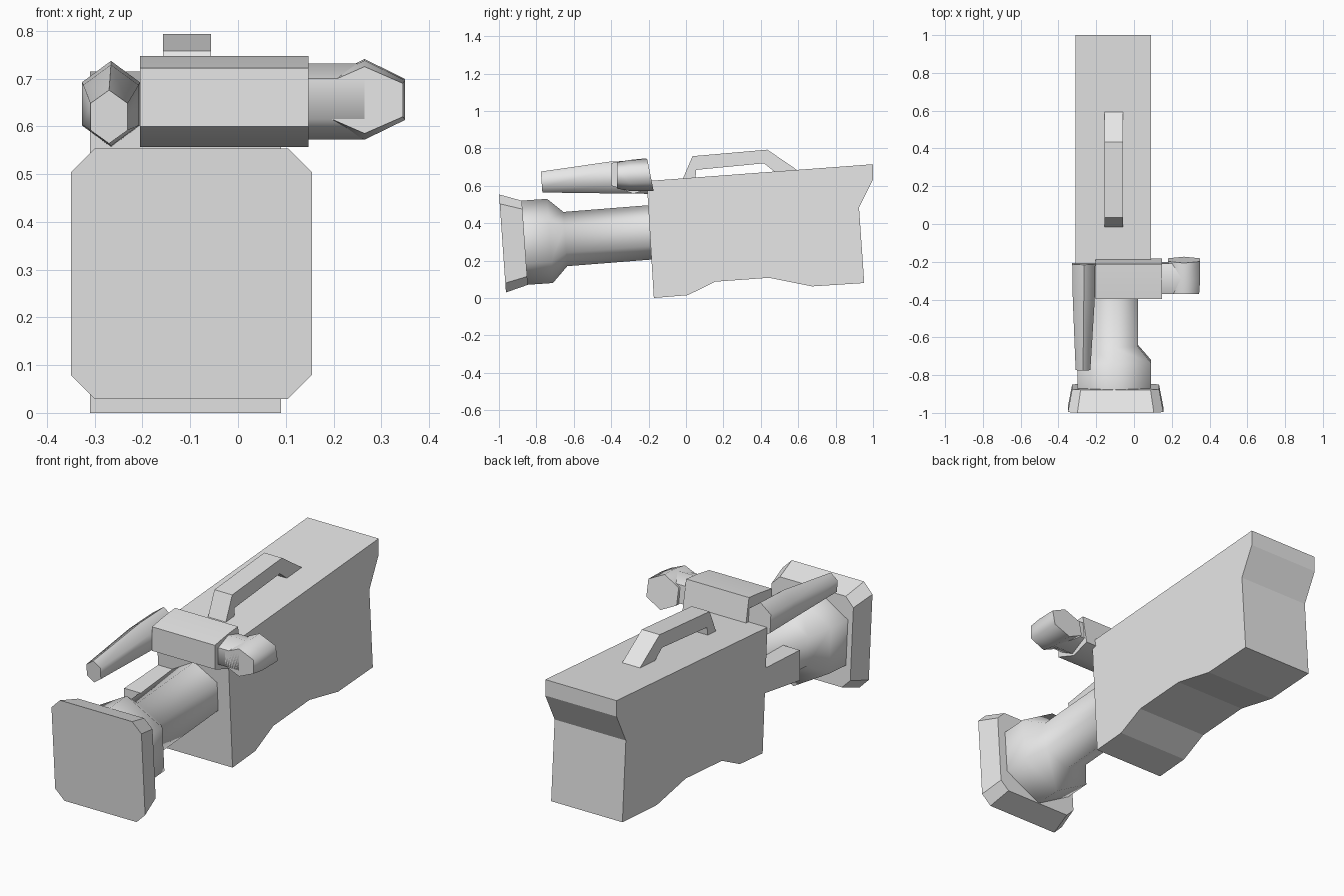
import bpy, bmesh
from math import sin, cos, pi, radians

cube = bpy.data.objects.get("Cube")
if cube:
    bpy.data.objects.remove(cube, do_unlink=True)

grey = bpy.data.materials.new("plain_grey")
grey.use_nodes = True
grey.diffuse_color = (0.8, 0.8, 0.8, 1)
grey.node_tree.nodes["Principled BSDF"].inputs["Base Color"].default_value = (0.8, 0.8, 0.8, 1)

TILT = 0.07   # forward lean of everything mounted on the lens axis
AXIS = -0.105  # x of the lens and body centre line


def loft(name, rings, smooth=False):
    """Skin a list of equal-length point rings and cap both ends."""
    bm = bmesh.new()
    loops = [[bm.verts.new(p) for p in ring] for ring in rings]
    n = len(loops[0])
    for a, b in zip(loops, loops[1:]):
        for i in range(n):
            j = (i + 1) % n
            bm.faces.new((a[i], a[j], b[j], b[i]))
    bm.faces.new(loops[0])
    bm.faces.new(loops[-1])
    bmesh.ops.recalc_face_normals(bm, faces=bm.faces)
    mesh = bpy.data.meshes.new(name)
    bm.to_mesh(mesh)
    bm.free()
    mesh.materials.append(grey)
    if smooth:
        mesh.shade_smooth()
        mesh.set_sharp_from_angle(angle=radians(65))
    obj = bpy.data.objects.new(name, mesh)
    bpy.context.collection.objects.link(obj)
    return obj


def extrude_x(name, profile, x0, x1, smooth=False):
    """Extrude a (y, z) profile across x."""
    return loft(name, [[(x, y, z) for y, z in profile] for x in (x0, x1)], smooth)


def hex_y(cx, cy, cz, rx, rz, tilt=TILT):
    """Point-up hexagon facing along y; rx is the half width."""
    ring = []
    for i in range(6):
        a = i * pi / 3
        dz = rz * cos(a)
        ring.append((cx + rx * sin(a) / sin(pi / 3), cy - tilt * dz, cz + dz))
    return ring


def chamfered(cx, cy, cz, hx, hz, c):
    """Rectangle with cut corners, facing along y."""
    pts = [(hx - c, hz), (hx, hz - c), (hx, c - hz), (hx - c, -hz),
           (c - hx, -hz), (-hx, c - hz), (-hx, hz - c), (c - hx, hz)]
    return [(cx + x, cy - TILT * z, cz + z) for x, z in pts]


# Camera body
extrude_x("camera_body", [
    (-0.21, 0.625), (1.0, 0.715), (1.0, 0.634), (0.925, 0.484), (0.953, 0.08),
    (0.675, 0.062), (0.445, 0.108), (0.155, 0.087), (0.01, 0.015), (-0.172, 0)],
    -0.31, 0.09)

# Carrying handle
extrude_x("carry_handle", [
    (-0.02, 0.63), (0.035, 0.758), (0.435, 0.793), (0.6, 0.68),
    (0.48, 0.67), (0.417, 0.72), (0.055, 0.685), (0.05, 0.635)],
    -0.157, -0.057)

# Lens barrel with stepped front section
loft("lens_barrel", [
    hex_y(AXIS, -0.15, 0.354, 0.126, 0.145),
    hex_y(AXIS, -0.645, 0.315, 0.126, 0.145),
    hex_y(AXIS, -0.727, 0.305, 0.195, 0.225),
    hex_y(AXIS, -0.87, 0.295, 0.195, 0.225)], True)

# Lens hood
loft("lens_hood", [
    chamfered(-0.0975, -0.862, 0.295, 0.23, 0.225, 0.045),
    chamfered(-0.0975, -0.981, 0.2915, 0.2525, 0.262, 0.05)])

# Hand grip on the side of the lens
extrude_x("lens_grip", [
    (-0.18, 0.30), (-0.18, 0.425), (-0.47, 0.41), (-0.47, 0.256)],
    -0.31, -0.17)

# Viewfinder housing across the front
extrude_x("viewfinder_housing", [
    (-0.397, 0.6), (-0.397, 0.722), (-0.3, 0.738), (-0.212, 0.747),
    (-0.182, 0.59), (-0.28, 0.557)], -0.205, 0.148, True)

# Eyepiece arm and rear-facing eyecup
extrude_x("eyepiece_arm", [
    (-0.37, 0.615), (-0.37, 0.7), (-0.29, 0.732), (-0.21, 0.71),
    (-0.2, 0.62), (-0.29, 0.572)], 0.14, 0.265, True)
loft("eyecup", [
    hex_y(0.265, -0.37, 0.655, 0.08, 0.07, 0),
    hex_y(0.265, -0.3, 0.655, 0.085, 0.083, 0),
    hex_y(0.265, -0.19, 0.657, 0.085, 0.084, 0.2)], True)

# Microphone
loft("microphone", [
    hex_y(-0.266, -0.21, 0.647, 0.061, 0.09),
    hex_y(-0.266, -0.4, 0.644, 0.058, 0.085),
    hex_y(-0.27, -0.772, 0.62, 0.039, 0.056)], True)
